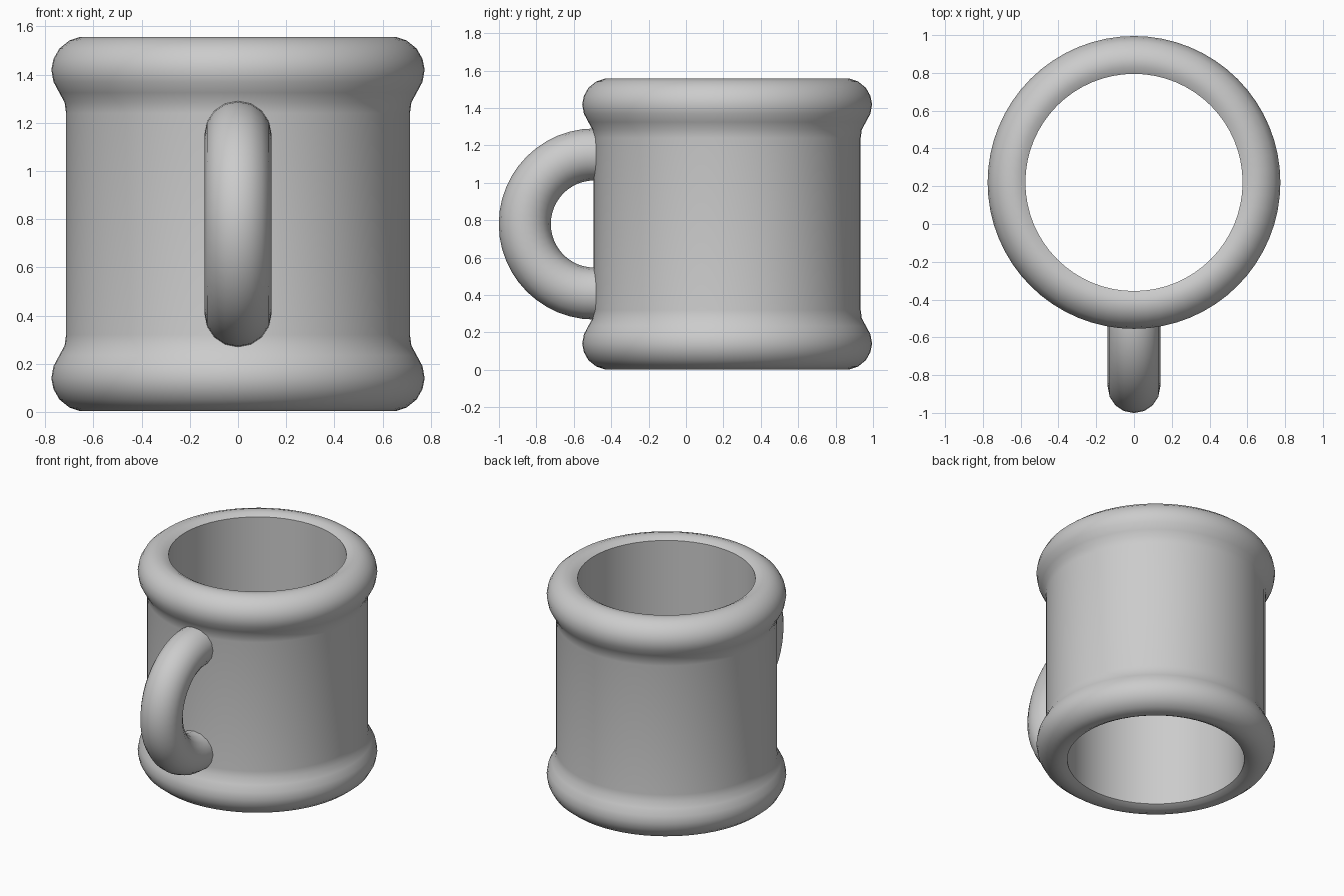
import bpy, bmesh, math

if "Cube" in bpy.data.objects:
    bpy.data.objects.remove(bpy.data.objects["Cube"])

CY = 0.22  # centre of the cup body along y


def finish(name, bm):
    bmesh.ops.recalc_face_normals(bm, faces=bm.faces)
    mesh = bpy.data.meshes.new(name)
    bm.to_mesh(mesh)
    bm.free()
    ob = bpy.data.objects.new(name, mesh)
    bpy.context.collection.objects.link(ob)
    bpy.ops.object.select_all(action='DESELECT')
    bpy.context.view_layer.objects.active = ob
    ob.select_set(True)
    bpy.ops.object.shade_smooth_by_angle(angle=math.radians(40))
    return ob


def skin(bm, rings, closed):
    # bridge successive rings of vertices
    n = len(rings[0])
    for i in range(len(rings) if closed else len(rings) - 1):
        a, b = rings[i], rings[(i + 1) % len(rings)]
        for j in range(n):
            k = (j + 1) % n
            bm.faces.new((a[j], a[k], b[k], b[j]))


# Cup body: open tube with a rolled band at top and bottom (radius, z)
lower = [(0.575, 0.025), (0.61, 0.006), (0.655, 0.003), (0.70, 0.018), (0.742, 0.052),
         (0.766, 0.095), (0.775, 0.14), (0.766, 0.19), (0.742, 0.235), (0.72, 0.275),
         (0.714, 0.32)]
H = 1.56
profile = lower + [(r, H - z) for r, z in reversed(lower)]
bm = bmesh.new()
SEG = 64
rings = []
for s in range(SEG):
    a = 2 * math.pi * s / SEG
    rings.append([bm.verts.new((r * math.cos(a), CY + r * math.sin(a), z)) for r, z in profile])
skin(bm, rings, True)
finish("cup_body", bm)

# Handle: half-ring tube with straight ends sunk into the wall
R, T, HY, HZ = 0.372, 0.139, -0.49, 0.78
path = [(-0.42, HZ + R, math.pi / 2)]
for i in range(25):
    a = math.pi / 2 + math.pi * i / 24
    path.append((HY + R * math.cos(a), HZ + R * math.sin(a), a))
path.append((-0.42, HZ - R, 3 * math.pi / 2))
bm = bmesh.new()
rings = []
for y, z, a in path:
    ring = []
    for j in range(16):
        t = 2 * math.pi * j / 16
        d = T * math.cos(t)
        ring.append(bm.verts.new((T * math.sin(t), y + d * math.cos(a), z + d * math.sin(a))))
    rings.append(ring)
skin(bm, rings, False)
bm.faces.new(rings[0])
bm.faces.new(rings[-1])
finish("handle", bm)
